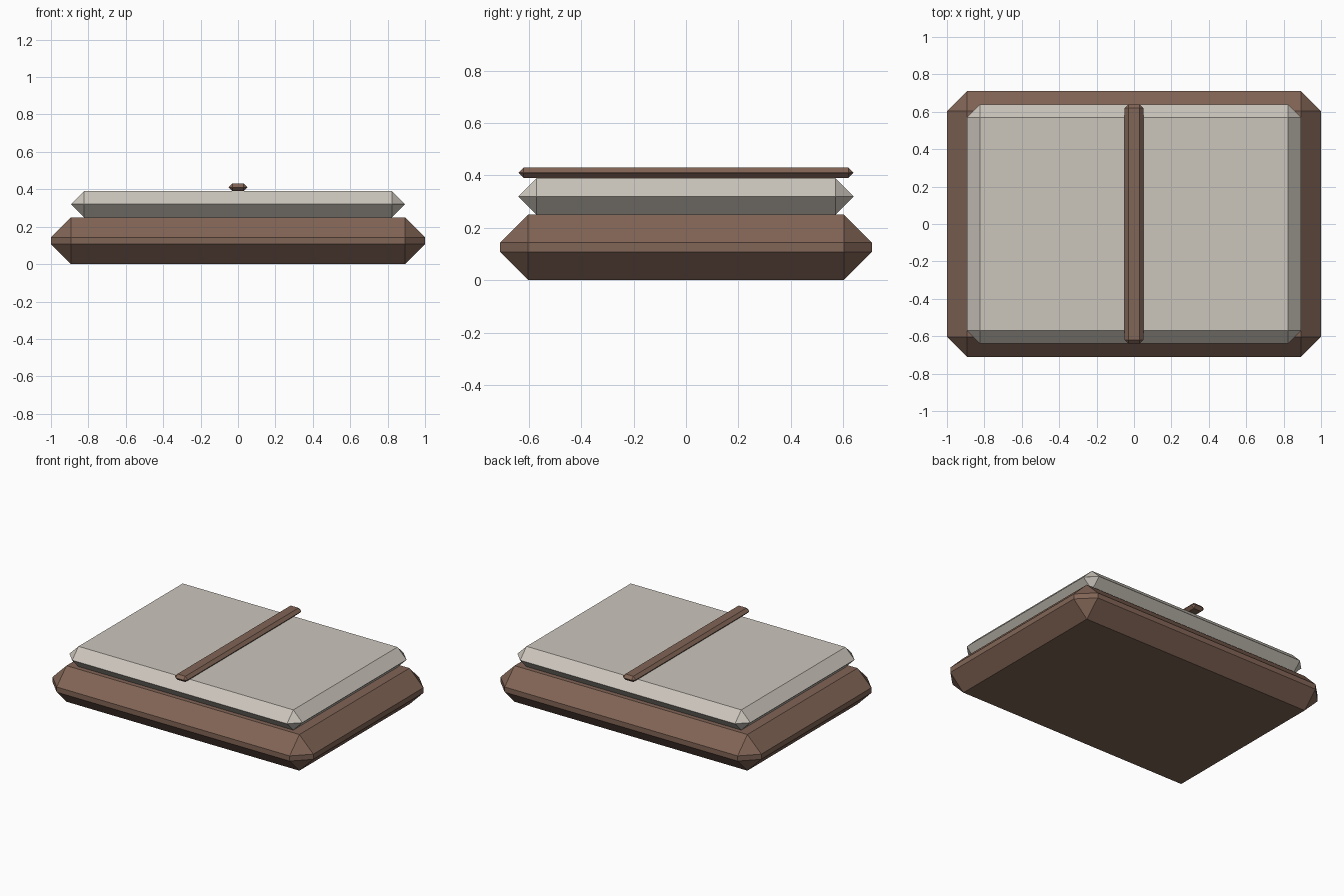
import bpy

if "Cube" in bpy.data.objects:
    bpy.data.objects.remove(bpy.data.objects["Cube"])


def material(name, rgb):
    m = bpy.data.materials.new(name)
    m.diffuse_color = (*rgb, 1.0)
    m.use_nodes = True
    m.node_tree.nodes["Principled BSDF"].inputs["Base Color"].default_value = m.diffuse_color
    return m


def chamfered_slab(name, size, bottom, chamfer, mat):
    """Box resting on height 'bottom' with flat chamfers on every edge."""
    bpy.ops.mesh.primitive_cube_add(size=1, location=(0, 0, bottom + size[2] / 2))
    ob = bpy.context.object
    ob.name = name
    ob.scale = size
    bpy.ops.object.transform_apply(location=False, rotation=False, scale=True)
    bev = ob.modifiers.new("chamfer", 'BEVEL')
    bev.width = chamfer
    bev.segments = 1
    bev.limit_method = 'NONE'
    bev.use_clamp_overlap = True
    ob.data.materials.append(mat)
    return ob


brown = material("leather_brown", (0.22, 0.128, 0.092))
cream = material("page_cream", (0.60, 0.56, 0.50))

# Cover at the bottom, page block on it, thin divider strip along the middle
chamfered_slab("cover", (2.0, 1.42, 0.25), 0.0, 0.107, brown)
chamfered_slab("page_block", (1.786, 1.28, 0.14), 0.25, 0.0695, cream)
chamfered_slab("centre_strip", (0.1, 1.28, 0.04), 0.39, 0.0195, brown)
